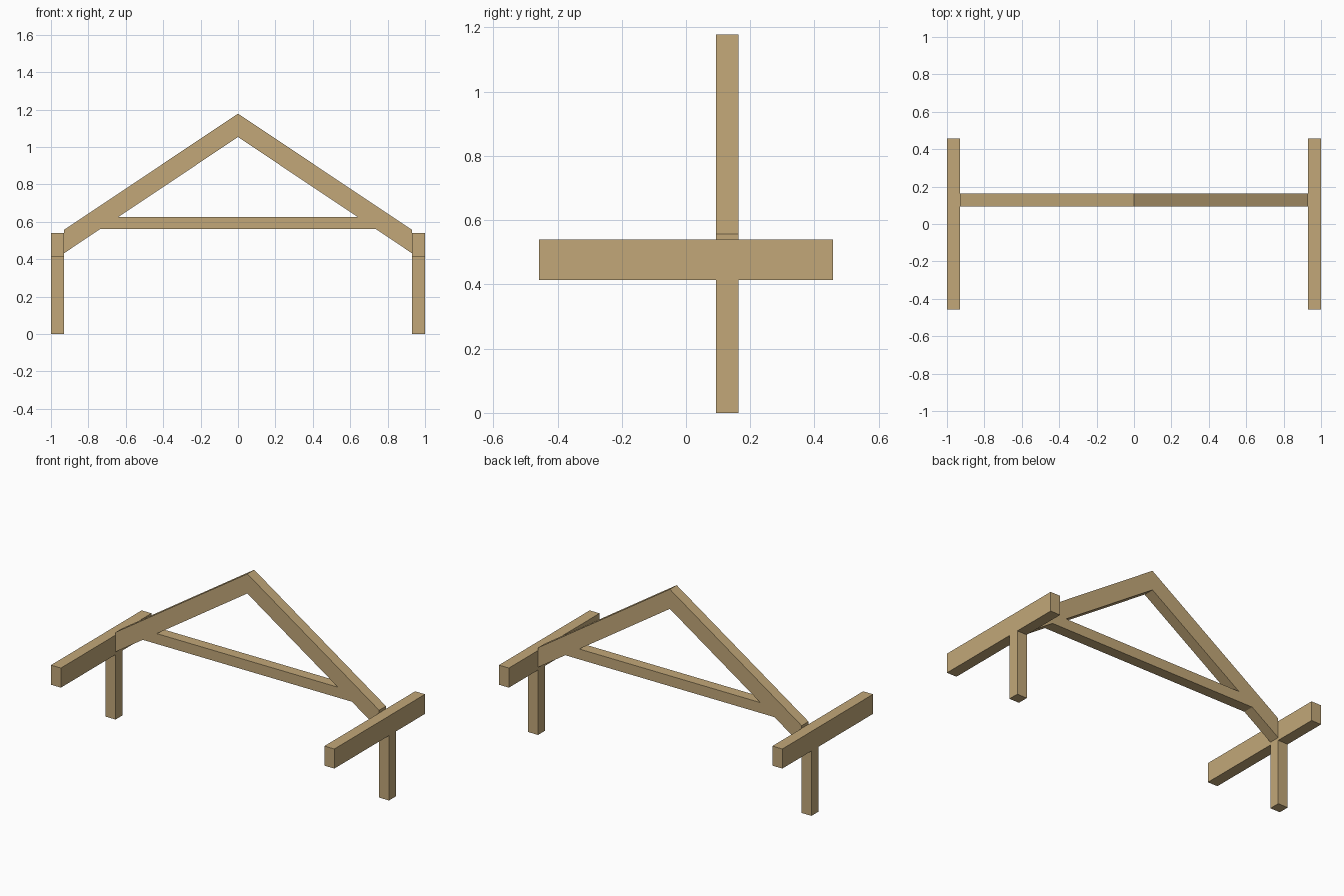
import bpy

if "Cube" in bpy.data.objects:
    bpy.data.objects.remove(bpy.data.objects["Cube"])

wood = bpy.data.materials.new("wood")
wood.diffuse_color = (0.54, 0.39, 0.19, 1)
wood.use_nodes = True
wood.node_tree.nodes["Principled BSDF"].inputs["Base Color"].default_value = wood.diffuse_color

Y0, Y1 = 0.094, 0.163      # truss and post depth
INNER, OUTER = 0.93, 1.0   # post and beam width range
APEX, SLOPE, DEPTH = 1.178, 0.668, 0.125


def extrude(name, profile, y0, y1):
    """Extrude an xz profile (counter-clockwise from the front) along y."""
    n = len(profile)
    verts = [(x, y, z) for y in (y0, y1) for x, z in profile]
    faces = [tuple(range(n)), tuple(reversed(range(n, 2 * n)))]
    for i in range(n):
        j = (i + 1) % n
        faces.append((j, i, i + n, j + n))
    mesh = bpy.data.meshes.new(name)
    mesh.from_pydata(verts, [], faces)
    mesh.materials.append(wood)
    obj = bpy.data.objects.new(name, mesh)
    bpy.context.collection.objects.link(obj)
    return obj


def rect(x0, x1, z0, z1):
    return [(x0, z0), (x1, z0), (x1, z1), (x0, z1)]


def under(z):
    """Half-width of the rafter underside at height z."""
    return (APEX - DEPTH - z) / SLOPE


# Posts and the long side beams resting on them
for side, s in (("left", -1), ("right", 1)):
    x0, x1 = sorted((s * INNER, s * OUTER))
    extrude(f"{side}_post", rect(x0, x1, 0, 0.414), Y0, Y1)
    extrude(f"{side}_side_beam", rect(x0, x1, 0.414, 0.539), -0.457, 0.457)

# Pair of rafters meeting at the ridge, ends cut plumb
eave = APEX - SLOPE * INNER
extrude("rafters", [(0, APEX), (-INNER, eave), (-INNER, eave - DEPTH),
                    (0, APEX - DEPTH), (INNER, eave - DEPTH), (INNER, eave)], Y0, Y1)

# Horizontal tie, ends mitred against the rafter undersides
lo, hi = 0.56, 0.626
extrude("collar_tie", [(-under(lo), lo), (under(lo), lo),
                       (under(hi), hi), (-under(hi), hi)], Y0, Y1)
